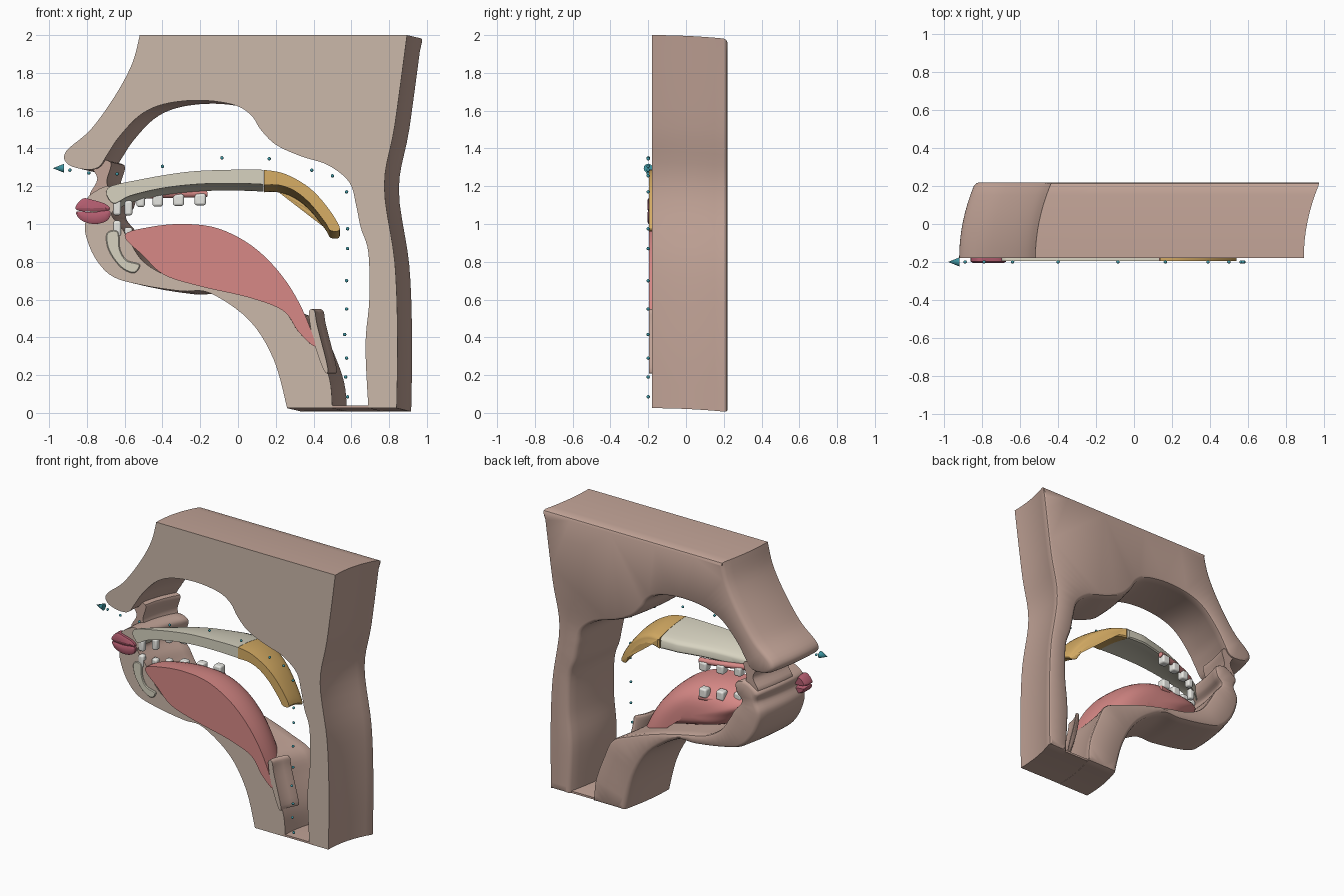
import bpy, bmesh, math
from mathutils import Vector

if "Cube" in bpy.data.objects:
    bpy.data.objects.remove(bpy.data.objects["Cube"])


def material(name, rgb):
    m = bpy.data.materials.new(name)
    m.diffuse_color = (*rgb, 1)
    m.use_nodes = True
    m.node_tree.nodes["Principled BSDF"].inputs["Base Color"].default_value = m.diffuse_color
    return m


SKIN = material("skin", (0.54, 0.37, 0.31))
CUT = material("cut_skin", (0.60, 0.48, 0.40))
TONGUE = material("tongue_red", (0.68, 0.25, 0.24))
LIP = material("lip_red", (0.45, 0.11, 0.16))
BONE = material("bone", (0.68, 0.65, 0.53))
SOFT = material("soft_palate_ochre", (0.68, 0.42, 0.13))
TOOTH = material("enamel", (0.8, 0.8, 0.76))
AIR = material("air_teal", (0.05, 0.32, 0.38))


def smooth(pts, steps=5):
    """Closed Catmull-Rom outline; a third value marks a sharp corner."""
    out, n = [], len(pts)
    for i in range(n):
        p1, p2 = Vector(pts[i][:2]), Vector(pts[(i + 1) % n][:2])
        p0 = p1 if len(pts[i]) > 2 else Vector(pts[i - 1][:2])
        p3 = p2 if len(pts[(i + 1) % n]) > 2 else Vector(pts[(i + 2) % n][:2])
        for k in range(steps):
            t = k / steps
            out.append(0.5 * (2 * p1 + (p2 - p0) * t + (2 * p0 - 5 * p1 + 4 * p2 - p3) * t * t
                              + (3 * p1 - p0 - 3 * p2 + p3) * t ** 3))
    return out


def bend(x, y, z):
    t = max(0, (y + 0.18) / 0.4)
    return x + 0.085 * t * t, y, z - 0.02 * t * t


def finish(ob, angle=35):
    bpy.ops.object.select_all(action='DESELECT')
    ob.select_set(True)
    bpy.context.view_layer.objects.active = ob
    bpy.ops.object.shade_smooth_by_angle(angle=math.radians(angle))


def loft(name, pts, layers, mat, fn=bend, cut=None, centre=None):
    """Side profile (x, z) carried through layers of (y, inset, scale)."""
    p = smooth(pts)
    n = len(p)
    area = sum(p[i - 1].x * p[i].y - p[i].x * p[i - 1].y for i in range(n))
    nor = []
    for i in range(n):
        d = (p[(i + 1) % n] - p[i - 1]).normalized()
        nor.append(Vector((d.y, -d.x)) * (1 if area > 0 else -1))
    c = Vector(centre) if centre else sum(p, Vector((0, 0))) / n
    bm = bmesh.new()
    rings = []
    for y, inset, s in layers:
        ring = []
        for q, m in zip(p, nor):
            v = c + (q - c) * s - m * inset
            ring.append(bm.verts.new(fn(v.x, y, v.y)))
        rings.append(ring)
    for a, b in zip(rings, rings[1:]):
        for i in range(n):
            bm.faces.new((a[i - 1], a[i], b[i], b[i - 1]))
    front = bm.faces.new(rings[0])
    front.material_index = 1 if cut else 0
    back = bm.faces.new(rings[-1])
    bmesh.ops.recalc_face_normals(bm, faces=bm.faces)
    bmesh.ops.triangulate(bm, faces=[front, back])
    me = bpy.data.meshes.new(name)
    bm.to_mesh(me)
    bm.free()
    me.materials.append(mat)
    if cut:
        me.materials.append(cut)
    ob = bpy.data.objects.new(name, me)
    bpy.context.collection.objects.link(ob)
    finish(ob)
    return ob


SLAB = [(-0.18 + 0.38 * k / 8, 0, 1) for k in range(9)] + [(0.213, 0.006, 1), (0.22, 0.02, 1)]

# Head slab: forehead, nose, nasal cavity roof, back of throat, nape
loft("head_section", [
    (-.52, 2, 1), (-.56, 1.85), (-.65, 1.68), (-.78, 1.5), (-.91, 1.385), (-.905, 1.32), (-.82, 1.29),
    (-.74, 1.3), (-.69, 1.37), (-.63, 1.46), (-.52, 1.575), (-.39, 1.635), (-.2, 1.655), (-.02, 1.63),
    (.07, 1.575), (.12, 1.5), (.2, 1.42), (.33, 1.36), (.48, 1.31), (.59, 1.22), (.625, 1.1),
    (.65, .98), (.69, .85), (.695, .6), (.675, .36), (.69, .025, 1), (.84, .025, 1),
    (.845, .4), (.83, .8), (.775, 1.2), (.83, 1.52), (.895, 2, 1)], SLAB, SKIN, cut=CUT)

# Upper lip, chin, mouth floor and front of neck
loft("jaw_and_neck", [
    (-.76, 1.17), (-.69, 1.2), (-.62, 1.17), (-.63, 1.1), (-.67, 1.05), (-.61, .97), (-.57, .9), (-.5, .8),
    (-.38, .73), (-.2, .69), (0, .64), (.2, .57), (.35, .5), (.42, .36), (.485, .18), (.5, .025, 1),
    (.26, .025, 1), (.19, .28), (.06, .49), (-.15, .635), (-.3, .645), (-.5, .675), (-.66, .72),
    (-.75, .81), (-.8, .92), (-.81, 1.0), (-.78, 1.07), (-.8, 1.13)], SLAB, SKIN, cut=CUT)

# Thin floor closing the throat, and the wall joining nose to lip
loft("throat_floor", [(.45, .026, 1), (.75, .026, 1), (.75, .04, 1), (.45, .04, 1)], SLAB[:9], SKIN)
loft("nostril_wall", [(-.79, 1.33), (-.75, 1.24), (-.79, 1.15), (-.69, 1.15), (-.7, 1.23), (-.68, 1.33)],
     [(y, 0, 1) for y in (-.08, 0, .08, .15, .205)], SKIN)

# Lips
LIPS = [(-.205, .012, 1), (-.198, 0, 1), (-.15, 0, 1), (-.12, .01, 1)]
loft("upper_lip", [(-.86, 1.09), (-.82, 1.135), (-.76, 1.125), (-.7, 1.105), (-.68, 1.075), (-.76, 1.066),
                   (-.84, 1.07)], LIPS, LIP)
loft("lower_lip", [(-.855, 1.065), (-.77, 1.062), (-.68, 1.07), (-.69, 1.02), (-.76, 1.0), (-.83, 1.02)],
     LIPS, LIP)

# Tongue, rounding away from the cut
tongue_layers = [(-.195, 0, 1)]
for k in range(1, 13):
    a = k / 12 * math.pi / 2
    tongue_layers.append((-.195 + .3 * math.sin(a) ** .8, 0, max(.12, math.cos(a) ** .6)))
loft("tongue", [(-.6, .94), (-.46, .985), (-.28, 1.0), (-.1, .975), (.08, .88), (.23, .73), (.34, .55), (.41, .355),
                (.32, .43), (.24, .54), (.06, .61), (-.2, .67), (-.39, .73), (-.5, .83)],
     tongue_layers, TONGUE, fn=lambda x, y, z: (x, y, z), centre=(-.08, .75))


# Hard and soft palate, widening backwards and drooping at the side
def palate(x, u, z):
    w = .3 * math.sqrt(min(1, max(.05, (x + .7) / .7)))
    if x > .15:
        w -= .35 * (x - .15)
    return x, -.195 + u * w, z - .045 * u * u


PAL = [(k / 8, 0, 1) for k in range(8)] + [(.97, .004, 1), (1, .015, 1)]
loft("hard_palate", [(-.69, 1.19), (-.52, 1.235), (-.26, 1.277), (0, 1.288), (.135, 1.287, 1), (.135, 1.21, 1),
                     (0, 1.215), (-.2, 1.212), (-.4, 1.19), (-.57, 1.15), (-.66, 1.11)], PAL, BONE, fn=palate)
loft("soft_palate", [(.137, 1.287, 1), (.25, 1.265), (.38, 1.19), (.48, 1.08), (.54, .975), (.49, .965), (.46, 1.01),
                     (.38, 1.11), (.3, 1.175), (.22, 1.205), (.137, 1.207, 1)], PAL, SOFT, fn=palate)

# Jaw bone in the chin
loft("mandible", [(-.695, .95), (-.685, .86), (-.62, .77), (-.55, .74), (-.52, .785), (-.59, .81), (-.625, .87),
                  (-.635, .96)], [(-.19, .005, 1), (-.185, 0, 1), (-.13, 0, 1)], BONE)

# Epiglottis flap curling backwards
loft("epiglottis", [(.375, .53), (.405, .54), (.42, .46), (.475, .24), (.455, .225), (.4, .38)],
     [(-.195, 0, 1), (-.16, 0, 1), (-.11, 0, 1), (-.07, 0, 1), (-.06, .008, 1)], SKIN,
     fn=lambda x, y, z: (x + 3 * (y + .195) ** 2, y, z), cut=CUT)

# Teeth along one half of each dental arch: x, y, width
ARCH = [(-.64, -.165, .042), (-.58, -.1, .042), (-.515, -.04, .044), (-.425, .005, .055), (-.315, .045, .058),
        (-.2, .075, .06)]


def tooth(name, x, y, z, w, h):
    bpy.ops.mesh.primitive_cube_add(size=1, location=(x, y, z))
    ob = bpy.context.object
    ob.name = name
    ob.scale = (w, w, h)
    bpy.ops.object.transform_apply(location=False, rotation=False, scale=True)
    b = ob.modifiers.new("round", 'BEVEL')
    b.width, b.segments = .012, 3
    ob.data.materials.append(TOOTH)
    finish(ob, 60)


def gum(name, pts):
    cu = bpy.data.curves.new(name, 'CURVE')
    cu.dimensions = '3D'
    cu.bevel_depth, cu.bevel_resolution, cu.use_fill_caps = .02, 3, True
    s = cu.splines.new('POLY')
    s.points.add(len(pts) - 1)
    for q, v in zip(s.points, pts):
        q.co = (*v, 1)
    cu.materials.append(TONGUE)
    ob = bpy.data.objects.new(name, cu)
    bpy.context.collection.objects.link(ob)
    bpy.ops.object.select_all(action='DESELECT')
    ob.select_set(True)
    bpy.context.view_layer.objects.active = ob
    bpy.ops.object.convert(target='MESH')


for i, (x, y, w) in enumerate(ARCH):
    big = i < 2
    tooth(f"upper_tooth_{i + 1}", x, y, 1.085 if big else 1.115 + .003 * i, w, .078 if big else .062)
    tooth(f"lower_tooth_{i + 1}", x, y, .975 if i == 0 else .94, w, .085 if big else .065)
gum("upper_gum", [(x, y, 1.15 + .002 * i) for i, (x, y, w) in enumerate(ARCH)] + [(-.165, .08, 1.162)])
gum("lower_gum", [(x, y, .9) for x, y, w in ARCH] + [(-.165, .08, .9)])

# Airflow path: dots ending in an arrowhead
DOTS = [(-.89, 1.285), (-.79, 1.27), (-.64, 1.265), (-.4, 1.305), (-.085, 1.35), (.165, 1.345), (.39, 1.285),
        (.5, 1.255), (.575, 1.17), (.58, .975), (.58, .87), (.575, .7), (.575, .55), (.565, .415), (.575, .29),
        (.57, .19), (.58, .085)]
for i, (x, z) in enumerate(DOTS):
    bpy.ops.mesh.primitive_uv_sphere_add(segments=12, ring_count=8, radius=.009, location=(x, -.2, z))
    bpy.context.object.name = f"air_dot_{i + 1}"
    bpy.context.object.data.materials.append(AIR)
    finish(bpy.context.object)
bpy.ops.mesh.primitive_cone_add(vertices=20, radius1=.024, radius2=0, depth=.06, location=(-.95, -.2, 1.295),
                                rotation=(0, -math.pi / 2, 0))
bpy.context.object.name = "air_arrow"
bpy.context.object.data.materials.append(AIR)
finish(bpy.context.object)
